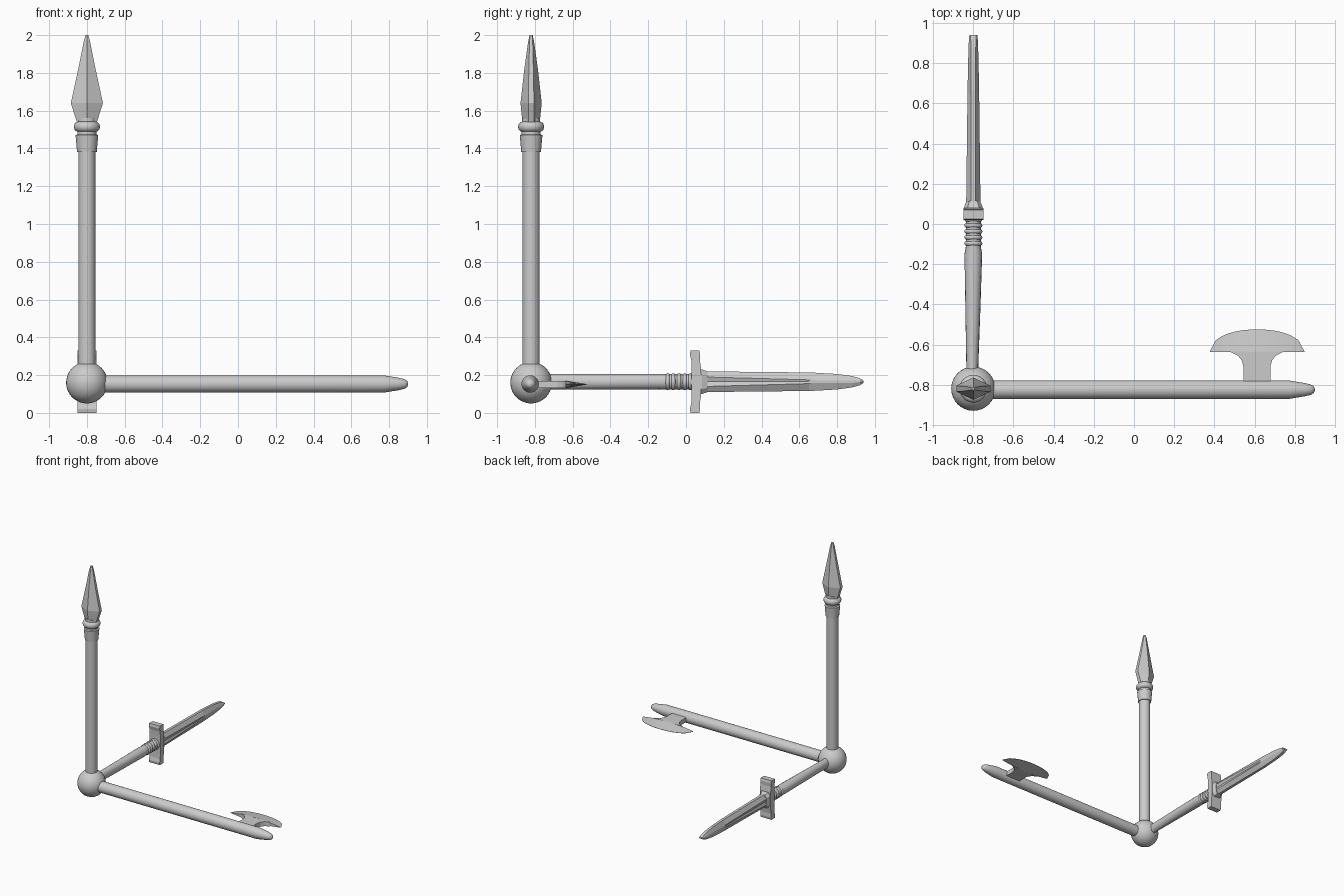
import bpy, bmesh, math
from mathutils import Vector

if "Cube" in bpy.data.objects:
    bpy.data.objects.remove(bpy.data.objects["Cube"])

CX, CY, CZ = -0.80, -0.82, 0.16


def mesh_object(name, bm, smooth=None):
    bmesh.ops.recalc_face_normals(bm, faces=bm.faces)
    me = bpy.data.meshes.new(name)
    bm.to_mesh(me)
    bm.free()
    ob = bpy.data.objects.new(name, me)
    bpy.context.collection.objects.link(ob)
    if smooth:
        bpy.ops.object.select_all(action='DESELECT')
        ob.select_set(True)
        bpy.context.view_layer.objects.active = ob
        bpy.ops.object.shade_smooth_by_angle(angle=math.radians(smooth))
    return ob


def loft(name, rings, smooth=None):
    """Skin a list of equal-length closed rings and cap both ends."""
    bm = bmesh.new()
    vs = [[bm.verts.new(p) for p in r] for r in rings]
    n = len(vs[0])
    for a, b in zip(vs, vs[1:]):
        for i in range(n):
            j = (i + 1) % n
            bm.faces.new((a[i], a[j], b[j], b[i]))
    bm.faces.new(vs[0])
    bm.faces.new(vs[-1])
    return mesh_object(name, bm, smooth)


def ellipse(axis, t, u, v, ru, rv, n=32):
    """Ring across an axis; u, v are the other two axes in order."""
    pts = []
    for i in range(n):
        a = 2 * math.pi * i / n
        p = [u + ru * math.cos(a), v + rv * math.sin(a)]
        p.insert(axis, t)
        pts.append(Vector(p))
    return pts


def turned(name, axis, u, v, profile, smooth=35):
    return loft(name, [ellipse(axis, t, u, v, r, r) for t, r in profile], smooth)


# Hub sphere
bm = bmesh.new()
bmesh.ops.create_uvsphere(bm, u_segments=32, v_segments=20, radius=0.11)
bmesh.ops.translate(bm, verts=bm.verts, vec=(CX, CY, CZ))
mesh_object("hub_ball", bm, 40)

# Spear: shaft, collar, ring
turned("spear_shaft", 2, CX, CY, [(CZ, 0.045), (1.40, 0.045)])
turned("spear_collar", 2, CX, CY,
       [(1.38, 0.052), (1.47, 0.06), (1.475, 0.05), (1.56, 0.048)])
turned("spear_ring", 2, CX, CY,
       [(1.515 - 0.027 * math.cos(a), 0.045 + 0.024 * math.sin(a))
        for a in [math.pi * i / 10 for i in range(11)]], 50)

# Spear head: ridged faces with narrow flat edges
rings = []
for z, w, d, e in [(1.53, 0.05, 0.045, 0.015), (1.64, 0.085, 0.056, 0.015),
                   (1.82, 0.046, 0.036, 0.012), (1.97, 0.016, 0.015, 0.008),
                   (2.0, 0.007, 0.008, 0.005)]:
    rings.append([(CX + x, CY + y, z) for x, y in
                  [(w, -e), (w, e), (0, d), (-w, e), (-w, -e), (0, -d)]])
loft("spear_head", rings)

# Axe handle with tapered, rounded end
turned("axe_handle", 0, -0.825, 0.153,
       [(CX, 0.046), (0.77, 0.046), (0.85, 0.033), (0.88, 0.026),
        (0.895, 0.017), (0.90, 0.006)])

# Axe neck: flared plate between handle and blade
half = [(0.067, -0.83), (0.067, -0.71), (0.075, -0.68), (0.095, -0.655), (0.135, -0.635)]
outline = half + [(-x, y) for x, y in reversed(half)]
loft("axe_neck", [[(0.612 + x, y, z) for x, y in outline] for z in (0.132, 0.17)])

# Axe blade: thick along the back, sharp along the arc
rings = []
for i in range(17):
    s = -1 + i / 8
    y = -0.635 + 0.108 * math.sqrt(max(0, 1 - abs(s) ** 2.2)) + 0.002
    t = 0.019 * (1 - abs(s) ** 2) + 0.001
    x = 0.613 + 0.235 * s
    rings.append([(x, -0.638, 0.151 - t), (x, y, 0.150), (x, y, 0.152),
                  (x, -0.638, 0.151 + t)])
loft("axe_blade", rings)

# Sword grip: tapered handle
SZ = 0.165
loft("sword_grip", [ellipse(1, y, x, SZ, rx, 0.041, 16) for y, x, rx in
     [(CY, -0.806, 0.028), (-0.70, -0.805, 0.03), (-0.40, -0.802, 0.038),
      (-0.15, -0.80, 0.044), (-0.11, -0.80, 0.037), (0.04, -0.80, 0.037)]], 35)

# Sword grip rings
for k in range(5):
    yc = -0.097 + k * 0.03
    turned("grip_ring_%d" % (k + 1), 1, CX, SZ,
           [(yc - 0.011 * math.cos(a), 0.034 + 0.011 * math.sin(a))
            for a in [math.pi * i / 6 for i in range(7)]], 60)

# Sword guard: bar with curved flared tips
rings = []
tips = [(0.165, 0.024, 0.07), (0.145, 0.02, 0.075), (0.115, 0.028, 0.073), (0.07, 0.03, 0.08)]
spans = [(SZ - d, a, b) for d, a, b in tips] + [(SZ + d, a, b) for d, a, b in reversed(tips)]
for z, a, b in spans:
    rings.append([(CX - 0.05, a, z), (CX + 0.05, a, z), (CX + 0.05, b, z), (CX - 0.05, b, z)])
loft("sword_guard", rings)

# Sword blade socket in front of the guard
loft("sword_socket", [[(CX + x * w, y, SZ + z * h) for x, z in
     [(-1, -0.6), (-0.6, -1), (0.6, -1), (1, -0.6), (1, 0.6), (0.6, 1), (-0.6, 1), (-1, 0.6)]]
     for y, w, h in [(0.06, 0.046, 0.065), (0.085, 0.046, 0.065), (0.115, 0.034, 0.054)]])

# Sword blade: bevelled, with a shallow fuller on each side
rings = []
for y, h, w, f, g, e in [(0.07, 0.055, 0.036, 0.026, 0.027, 0.012),
                         (0.65, 0.049, 0.029, 0.010, 0.026, 0.011),
                         (0.66, 0.049, 0.029, 0.008, 0.029, 0.011),
                         (0.80, 0.041, 0.026, 0.007, 0.026, 0.011),
                         (0.88, 0.030, 0.024, 0.006, 0.024, 0.012),
                         (0.92, 0.019, 0.022, 0.004, 0.022, 0.013),
                         (0.94, 0.006, 0.020, 0.002, 0.020, 0.014)]:
    side = [(e, -h), (w, -f), (g, 0), (w, f), (e, h)]
    ring = side + [(-x, z) for x, z in reversed(side)]
    rings.append([(CX + x, y, SZ + z) for x, z in ring])
loft("sword_blade", rings)
